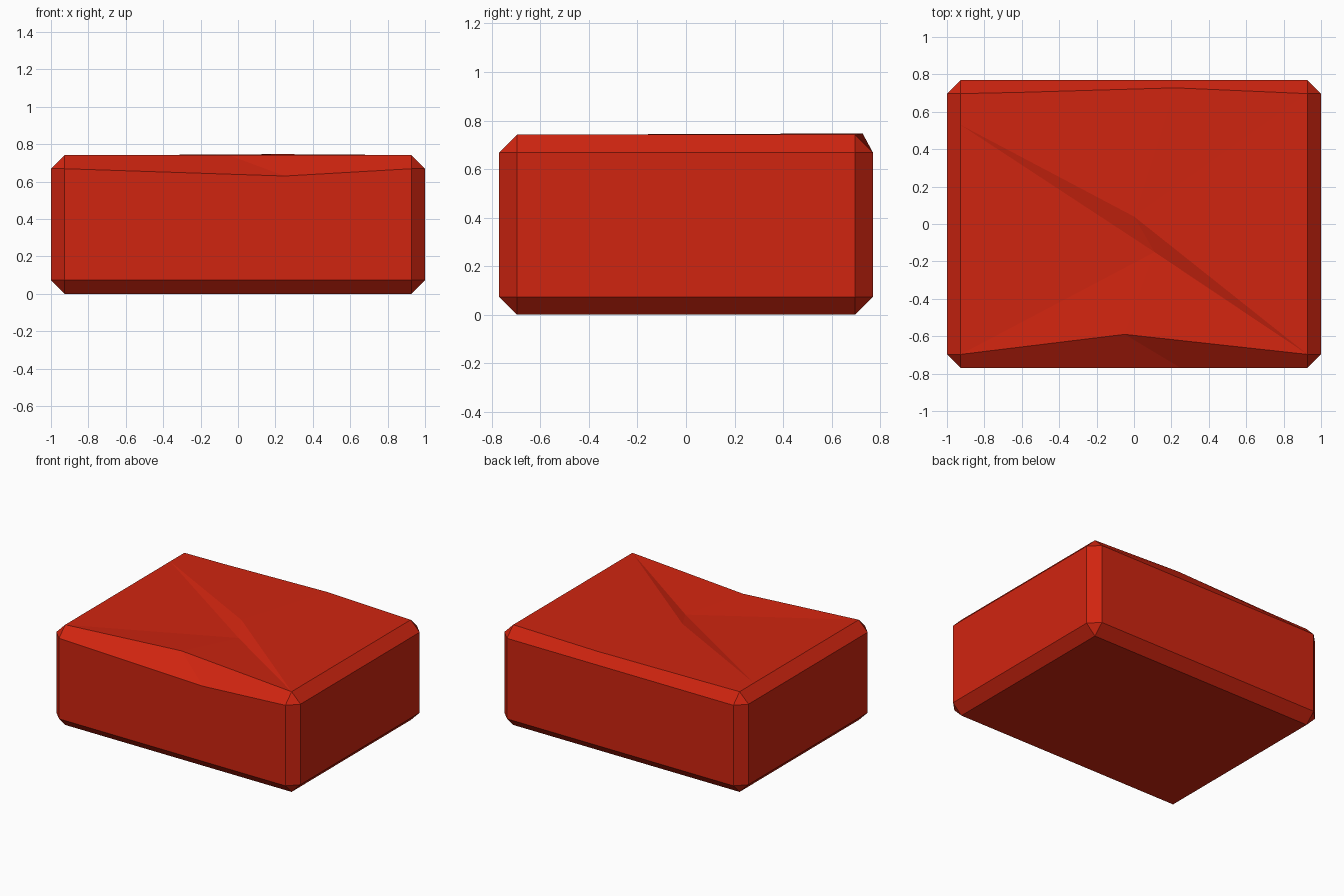
import bpy, bmesh
from mathutils import Vector

if "Cube" in bpy.data.objects:
    bpy.data.objects.remove(bpy.data.objects["Cube"])

W, D, H, C = 1.0, 0.77, 0.742, 0.073   # half width, half depth, height, chamfer

bm = bmesh.new()
bmesh.ops.create_cube(bm, size=2)
for v in bm.verts:
    v.co = Vector((v.co.x * W, v.co.y * D, (v.co.z + 1) * H / 2))
bmesh.ops.bevel(bm, geom=bm.edges[:], offset=C, segments=1, affect='EDGES')


def vert_at(x, y, z):
    """Nearest vertex to a point."""
    p = Vector((x, y, z))
    return min(bm.verts, key=lambda v: (v.co - p).length)


def split_edge(a, b, target):
    """Add a vertex on edge a-b and move it to target."""
    e = bm.edges.get((a, b))
    v = bmesh.utils.edge_split(e, a, 0.5)[1]
    v.co = target
    return v


x, y = W - C, D - C
fl, fr = vert_at(-x, -y, H), vert_at(x, -y, H)
bl, br = vert_at(-x, y, H), vert_at(x, y, H)
lo_l, lo_r = vert_at(-x, -D, H - C), vert_at(x, -D, H - C)

# Hewn, uneven upper edges at front and back
front = split_edge(fl, fr, (-0.05, -0.59, H))
chip = split_edge(lo_l, lo_r, (0.25, -D, 0.63))
back = split_edge(bl, br, (0.22, 0.728, 0.747))
notch_b = split_edge(bl, back, (-0.6, 0.704, H))
notch_l = split_edge(bl, fl, (-x, 0.53, H))

# Front chamfer creased between its two moved points
bmesh.ops.connect_verts(bm, verts=[front, chip])

# Top face replaced by facets around a shallow crack
top = next(f for f in bm.faces if all(v in f.verts for v in (fl, fr, bl, br)))
bm.faces.remove(top)
high = bm.verts.new((0.0, 0.04, 0.744))
low = bm.verts.new((0.11, -0.15, 0.712))
for tri in ((high, low, fr), (high, fr, br), (high, br, back), (high, back, notch_b),
            (high, notch_b, bl), (high, bl, notch_l), (high, notch_l, low),
            (low, notch_l, fl), (low, fl, front), (low, front, fr)):
    bm.faces.new(tri)
bmesh.ops.recalc_face_normals(bm, faces=bm.faces[:])

mesh = bpy.data.meshes.new("block")
bm.to_mesh(mesh)
bm.free()
block = bpy.data.objects.new("block", mesh)
bpy.context.collection.objects.link(block)

red = bpy.data.materials.new("red")
red.diffuse_color = (0.63, 0.018, 0.005, 1)
red.use_nodes = True
red.node_tree.nodes["Principled BSDF"].inputs["Base Color"].default_value = red.diffuse_color
mesh.materials.append(red)
